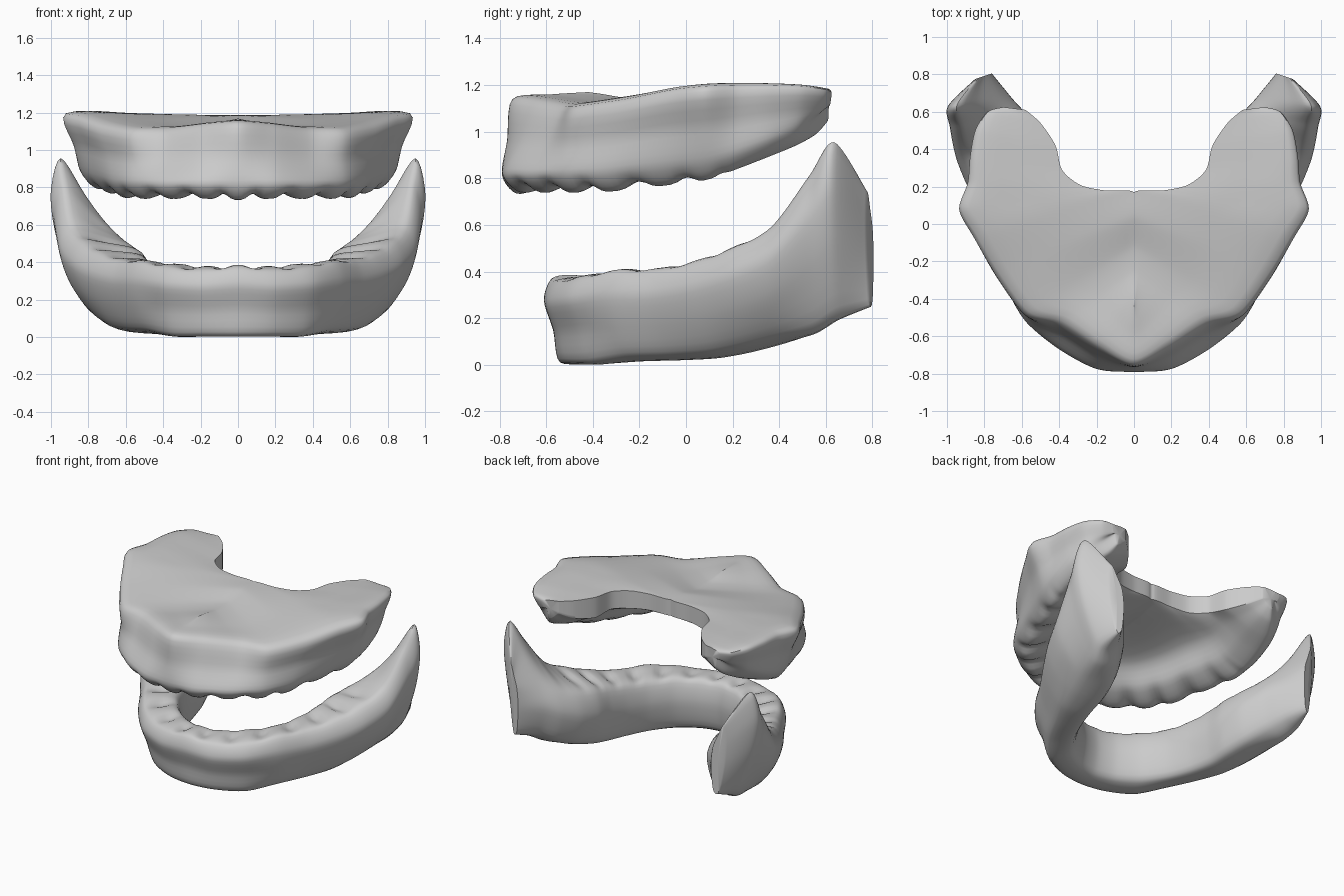
import bpy, bmesh, math
from mathutils import Vector

if "Cube" in bpy.data.objects:
    bpy.data.objects.remove(bpy.data.objects["Cube"])


def spline(a, b, c, d, t):
    """Curve through b and c, slightly tightened."""
    k = 0.42
    m0, m1 = (c - a) * k, (d - b) * k
    return (b * (2*t**3 - 3*t**2 + 1) + m0 * (t**3 - 2*t**2 + t)
            + c * (3*t**2 - 2*t**3) + m1 * (t**3 - t**2))


def loft(name, rings, crest, amp, reach, sharp=(), along=8, around=5):
    """Skin half an arch through closed rings, ripple its tooth crest, mirror it."""
    n = len(rings[0])
    # reflected ring before the midline keeps the arch smooth at x = 0
    first = [Vector((-p.x, p.y, p.z)) for p in rings[1]]
    ext = [first] + rings + [rings[-1]]
    dense = []
    for i in range(len(rings) - 1):
        for j in range(along):
            t = j / along
            dense.append((i + t, [spline(*[ext[i + q][k] for q in range(4)], t) for k in range(n)]))
    dense.append((len(rings) - 1, rings[-1]))

    bm = bmesh.new()
    skin = []
    for s, ring in dense:
        row = []
        fade = max(0, min(1, (reach - s) / 2))
        for k in range(n):
            b, c = ring[k], ring[(k + 1) % n]
            a = b if k in sharp else ring[k - 1]
            d = c if (k + 1) % n in sharp else ring[(k + 2) % n]
            for j in range(around):
                t = j / around
                p = spline(a, b, c, d, t)
                w = math.exp(-((k + t - crest) / 0.7) ** 2)
                p.z += amp * w * fade * (math.cos(2 * math.pi * s) - 0.3 * math.cos(4 * math.pi * s))
                p.x = max(0, p.x) if s > 0 else 0
                row.append(bm.verts.new(p))
        skin.append(row)
    m = n * around
    for a, b in zip(skin, skin[1:]):
        for k in range(m):
            q = [a[k], a[(k + 1) % m], b[(k + 1) % m], b[k]]
            if max(v.co.x for v in q) > 1e-4:      # no walls on the mirror plane
                bm.faces.new(q)
    # closing cap at the back end
    mid = sum((v.co for v in skin[-1]), Vector()) / m
    tip = bm.verts.new(mid)
    for k in range(m):
        bm.faces.new([skin[-1][k], skin[-1][(k + 1) % m], tip])
    bmesh.ops.remove_doubles(bm, verts=bm.verts, dist=1e-5)
    bmesh.ops.recalc_face_normals(bm, faces=bm.faces)
    me = bpy.data.meshes.new(name)
    bm.to_mesh(me)
    bm.free()
    ob = bpy.data.objects.new(name, me)
    bpy.context.collection.objects.link(ob)
    mod = ob.modifiers.new("mirror", 'MIRROR')
    mod.use_clip = True
    mod.merge_threshold = 0.0005
    for o in bpy.context.selected_objects:
        o.select_set(False)
    ob.select_set(True)
    bpy.context.view_layer.objects.active = ob
    bpy.ops.object.shade_smooth_by_angle(angle=math.radians(50))
    return ob


# Lower gum: outer x y, inner x y, bottom z, outer crest z, inner crest z
lower = [
    (0, -.61, 0, -.36, 0, .37, .36),
    (.20, -.59, .13, -.33, 0, .355, .36),
    (.40, -.50, .26, -.24, 0, .37, .37),
    (.55, -.34, .36, -.10, 0, .40, .37),
    (.67, -.15, .42, .05, .005, .405, .39),
    (.79, .03, .45, .19, .015, .445, .42),
    (.88, .18, .46, .32, .04, .50, .45),
    (.95, .35, .50, .46, .08, .59, .48),
    (.985, .52, .57, .58, .14, .81, .52),
    (.995, .63, .65, .67, .20, .955, .56),
    (.85, .775, .76, .805, .25, .74, .58),
]
rings = []
for i, (ox, oy, ix, iy, zb, zo, zi) in enumerate(lower):
    h, g = zo - zb, zi - zb
    lift = .035 if 3 <= i <= 7 else .01
    neck = .16 if i < 3 else .12
    section = [(.28 + .02 * i, zb + lift), (neck, zb + .4 * h), (0, zb + .75 * h), (.14, zo),
               (.5, (zo + zi) / 2 + .01), (.87, zi), (1, zb + .6 * g), (.85, zb + .03)]
    rings.append([Vector((ox + (ix - ox) * t, oy + (iy - oy) * t, z)) for t, z in section])
loft("lower_gum", rings, 4, .014, 8)

# Upper gum: top edge x y, lower edge x y, palate edge x y, top z, bottom z, palate z
upper = [
    (0, -.745, 0, -.79, 0, -.42, 1.14, .745, .89),
    (.18, -.65, .20, -.775, 0, -.36, 1.13, .75, .93),
    (.38, -.52, .40, -.67, 0, -.25, 1.11, .75, .98),
    (.56, -.47, .57, -.53, 0, -.12, 1.11, .75, 1.01),
    (.72, -.26, .67, -.36, 0, .04, 1.14, .755, 1.04),
    (.84, -.06, .76, -.12, 0, .17, 1.18, .78, 1.07),
    (.92, .08, .83, .08, .16, .18, 1.195, .80, 1.07),
    (.875, .22, .85, .22, .29, .21, 1.2, .84, 1.06),
    (.865, .36, .84, .36, .385, .29, 1.2, .89, 1.06),
    (.84, .50, .80, .48, .42, .42, 1.195, .94, 1.04),
    (.78, .60, .73, .56, .50, .54, 1.18, .99, 1.06),
    (.70, .625, .67, .61, .58, .61, 1.165, 1.05, 1.10),
]
rings = []
for tx, ty, bx, by, cx, cy, zt, zb, zc in upper:
    T, B, C = Vector((tx, ty)), Vector((bx, by)), Vector((cx, cy))
    zr = min(1.185, zt + .03 + .03 * (cy + .42))
    L = (C - B).length
    r = min(1, L / .46)
    at = lambda d: B + (C - B) * (d * r / L)
    section = [(C, zr), (C.lerp(T, .5), (zr + zt) / 2 + .005), (T, zt),
               (T.lerp(B, .5), zt - .45 * (zt - zb)), (B, zb + .07), (at(.08), zb),
               (at(.23), zb + .2 * (zc - zb)), (at(.36), zb + .7 * (zc - zb)), (C, zc)]
    rings.append([Vector((p.x, p.y, z)) for p, z in section])
loft("upper_gum", rings, 5.1, -.016, 7, sharp=(0, 8))
